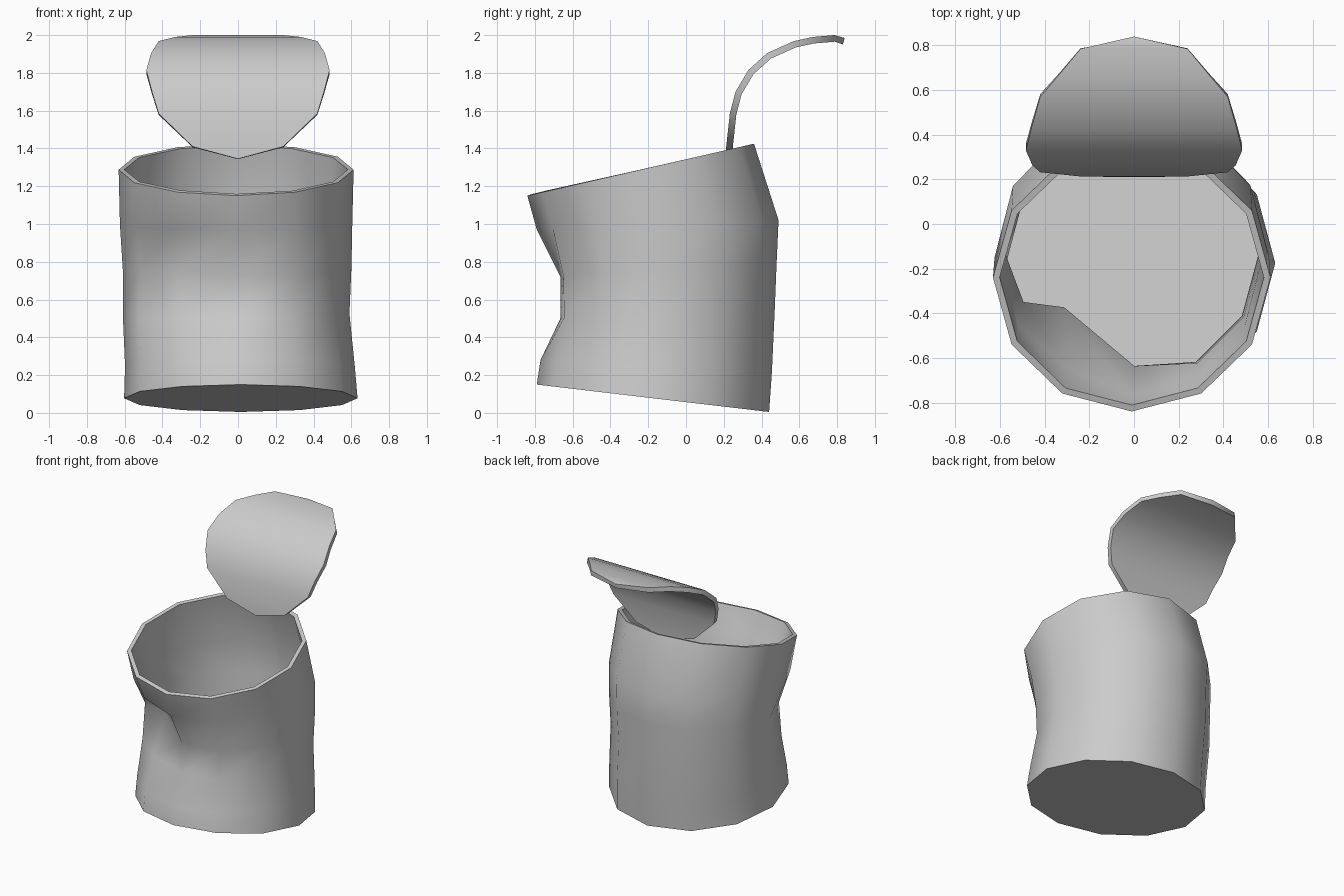
import bpy
from math import sin, cos, pi

if "Cube" in bpy.data.objects:
    bpy.data.objects.remove(bpy.data.objects["Cube"])

SIDES = 12


def make_part(name, verts, faces, thickness):
    mesh = bpy.data.meshes.new(name)
    mesh.from_pydata(verts, [], faces)
    ob = bpy.data.objects.new(name, mesh)
    bpy.context.collection.objects.link(ob)
    bpy.context.view_layer.objects.active = ob
    ob.select_set(True)
    mod = ob.modifiers.new("sheet_thickness", 'SOLIDIFY')
    mod.thickness = thickness
    mod.offset = -1
    bpy.ops.object.modifier_apply(modifier=mod.name)
    bpy.ops.object.shade_smooth_by_angle(angle=pi / 3)
    ob.select_set(False)
    return ob


# Can body: tilted rings (front y, front z, back y, back z, half width, x shift)
rings = [
    (-0.79, 0.15, 0.44, 0.005, 0.618, 0.015),
    (-0.77, 0.28, 0.455, 0.22, 0.608, 0.01),
    (-0.725, 0.50, 0.47, 0.55, 0.600, -0.01),
    (-0.73, 0.72, 0.48, 0.80, 0.605, -0.005),
    (-0.79, 0.97, 0.49, 1.02, 0.615, -0.01),
    (-0.84, 1.15, 0.36, 1.425, 0.622, -0.01),
]
# Dents pushed into single points: (ring, side) -> (dx, dy, dz)
dents = {
    (2, 0): (0, 0.06, 0), (2, 11): (0, 0.08, 0), (2, 10): (0.01, 0.03, 0),
    (3, 0): (0, 0.065, 0), (3, 11): (-0.02, 0.25, 0.04),
    (3, 10): (0.01, 0.06, 0.03), (4, 11): (0, 0.04, 0),
}
verts = []
for r, (fy, fz, by, bz, w, sx) in enumerate(rings):
    for k in range(SIDES):
        a = 2 * pi * k / SIDES
        t = (1 - cos(a)) / 2
        dx, dy, dz = dents.get((r, k), (0, 0, 0))
        verts.append((sx + w * sin(a) + dx, fy + (by - fy) * t + dy, fz + (bz - fz) * t + dz))
faces = [tuple(reversed(range(SIDES)))]
for r in range(len(rings) - 1):
    for k in range(SIDES):
        n = (k + 1) % SIDES
        a, b = r * SIDES, (r + 1) * SIDES
        faces.append((a + k, a + n, b + n, b + k))
make_part("can_body", verts, faces, 0.03)

# Curled lid: round sheet in cross rows (y, z, half width)
rows = [
    (0.213, 1.41, 0.24), (0.232, 1.585, 0.42), (0.262, 1.70, 0.455),
    (0.33, 1.815, 0.485), (0.43, 1.905, 0.46), (0.57, 1.968, 0.42),
    (0.67, 1.99, 0.335), (0.785, 2.0, 0.24),
]
verts = [(s * w, y, z) for y, z, w in rows for s in (-1, 1)]
faces = [(2 * i, 2 * i + 1, 2 * i + 3, 2 * i + 2) for i in range(len(rows) - 1)]
n = len(verts)
verts += [(0, 0.21, 1.345), (0, 0.84, 1.985)]
faces += [(n, 1, 0), (n - 2, n - 1, n + 1)]
make_part("curled_lid", verts, faces, 0.035)
